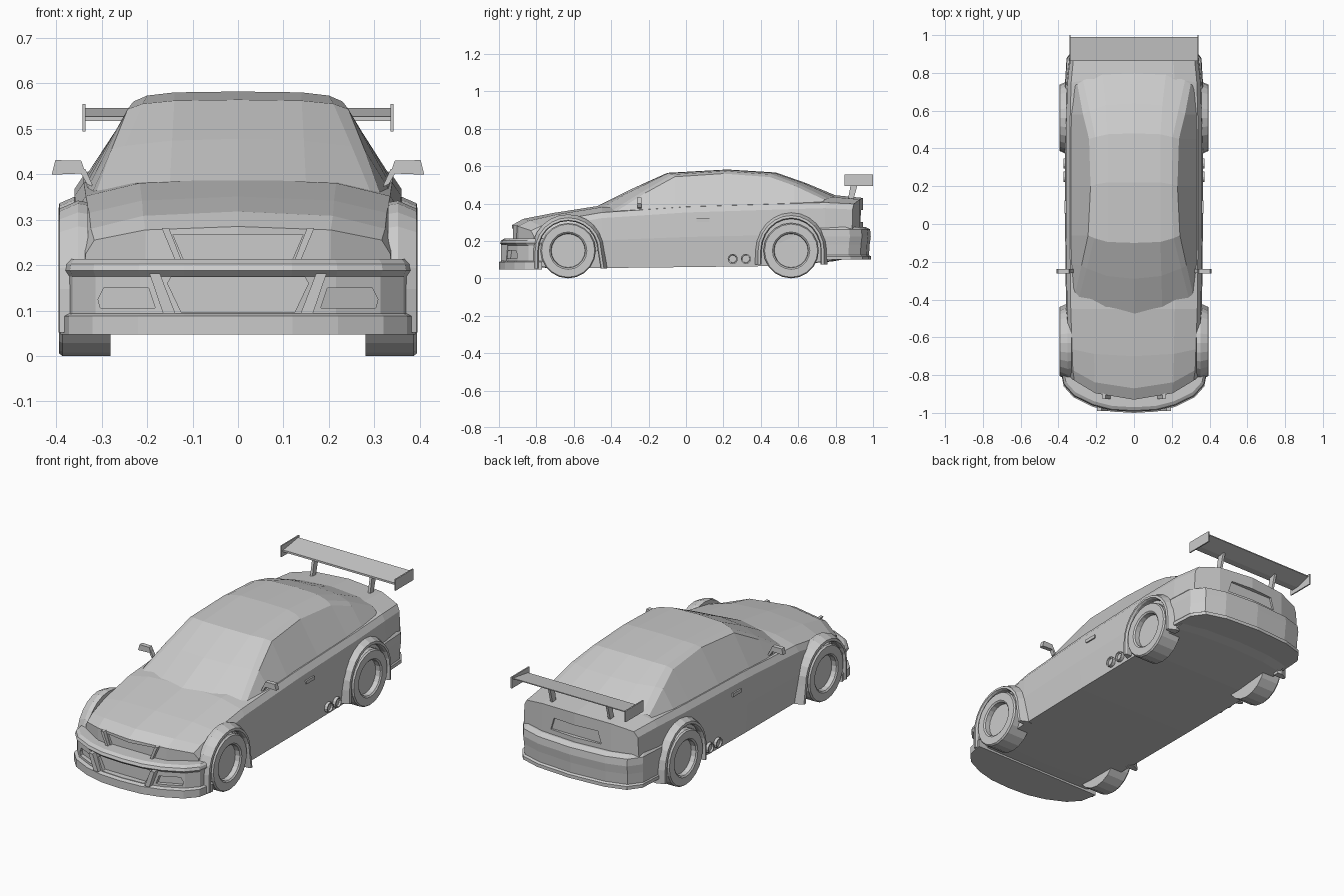
import bpy, bmesh
from math import sin, cos, pi

if "Cube" in bpy.data.objects:
    bpy.data.objects.remove(bpy.data.objects["Cube"])


def mesh(name, verts, faces, mirror=False):
    me = bpy.data.meshes.new(name)
    me.from_pydata(verts, [], faces)
    bm = bmesh.new()
    bm.from_mesh(me)
    bmesh.ops.remove_doubles(bm, verts=bm.verts, dist=1e-5)
    bmesh.ops.recalc_face_normals(bm, faces=bm.faces)
    bm.to_mesh(me)
    bm.free()
    ob = bpy.data.objects.new(name, me)
    bpy.context.collection.objects.link(ob)
    if mirror:
        ob.modifiers.new("mirror", 'MIRROR').use_bisect_axis[0] = False
    return ob


def loft(name, rows, closed=True, caps=None, mirror=False):
    """Skin a list of equal-length point rows; caps are faces given by row index."""
    n = len(rows[0])
    verts = [p for r in rows for p in r]
    faces = []
    for i in range(len(rows) - 1):
        for j in range(n if closed else n - 1):
            k = (j + 1) % n
            faces.append((i * n + j, i * n + k, (i + 1) * n + k, (i + 1) * n + j))
    if caps is None:
        caps = [tuple(range(n))]
    last = (len(rows) - 1) * n
    for c in caps:
        faces += [c, tuple(last + q for q in c)]
    return mesh(name, verts, faces, mirror)


def prism(name, pts, y0, y1, mirror=False):
    """Extrude an x-z outline along y; y1 may depend on x."""
    back = y1 if callable(y1) else (lambda x: y1)
    return loft(name, [[(x, y0, z) for x, z in pts], [(x, back(x), z) for x, z in pts]], mirror=mirror)


def box(name, x0, x1, y0, y1, z0, z1, mirror=False):
    return prism(name, [(x0, z0), (x1, z0), (x1, z1), (x0, z1)], y0, y1, mirror)


def lathe_x(name, profile, cy, cz, n):
    """Revolve (radius, x) pairs about a sideways axis."""
    rows = [[(x, cy + r * cos(2 * pi * i / n), cz + r * sin(2 * pi * i / n)) for i in range(n)]
            for r, x in profile]
    return loft(name, rows, mirror=True)


def cut(ob, cutter):
    cutter.hide_render = True
    cutter.hide_viewport = False
    cutter.display_type = 'WIRE'
    m = ob.modifiers.new("cut", 'BOOLEAN')
    m.operation, m.solver, m.object = 'DIFFERENCE', 'EXACT', cutter


# Main body: cross-sections along the length, with nose and tail curved in plan
def bent(x, y, z):
    t = min(max((abs(y) - 0.6) / 0.3, 0), 1) * (abs(x) / 0.35) ** 2.5
    return (x, y + (0.13 if y < 0 else -0.06) * t, z)


stations = [  # y, half width, bottom, shoulder, centre top
    (-0.93, .340, .080, .255, .285), (-0.87, .348, .060, .280, .318),
    (-0.70, .352, .055, .315, .351), (-0.45, .360, .055, .352, .390),
    (0.00, .365, .060, .382, .402), (0.50, .365, .066, .398, .425),
    (0.78, .358, .090, .405, .446), (0.945, .342, .120, .398, .430)]
rows = []
for y, w, zb, zs, zt in stations:
    mid = (zb + zs) * 0.5
    half = [(0, zb), (.6 * w, zb), (.97 * w, zb), (w, mid), (.985 * w, zs - .03),
            (.93 * w, zs), (.6 * w, zs + .75 * (zt - zs)), (0, zt)]
    ring = half + [(-x, z) for x, z in half[-2:0:-1]]
    rows.append([bent(x, y, z) for x, z in ring])
body = loft("body", rows, caps=[(0, 1, 6, 7), (1, 2, 3, 4, 5, 6), (7, 8, 13, 0), (8, 9, 10, 11, 12, 13)])
cut(body, prism("grille_cutter", [(-.12, .213), (.12, .213), (.143, .267), (-.143, .267)], -1.05, -.896))
cut(body, prism("tail_recess_cutter", [(-.15, .30), (.15, .30), (.13, .365), (-.13, .365)], 1.1, .924))
prism("grille_post", [(.122, .205), (.136, .205), (.168, .282), (.152, .282)], -.926, -.87, True)

# Cabin: lengthwise lines from roof centre down to the belt line
cabin = [
    [(0, -.49, .378), (0, -.29, .478), (0, -.10, .564), (0, .22, .582), (0, .48, .566), (0, .64, .510), (0, .82, .435)],
    [(.15, -.46, .372), (.145, -.275, .474), (.14, -.095, .562), (.14, .22, .580), (.14, .475, .563), (.15, .63, .508), (.17, .80, .432)],
    [(.29, -.39, .365), (.25, -.235, .462), (.21, -.075, .555), (.20, .21, .573), (.205, .46, .555), (.235, .60, .504), (.27, .76, .425)],
    [(.312, -.37, .360), (.278, -.22, .455), (.243, -.06, .543), (.23, .20, .560), (.238, .45, .541), (.27, .58, .495), (.30, .74, .420)],
    [(.325, -.36, .350), (.333, -.21, .365), (.338, -.06, .372), (.34, .20, .380), (.34, .45, .388), (.335, .58, .395), (.325, .73, .395)]]
lines = [[(-x, y, z) for x, y, z in r] for r in cabin[:0:-1]] + cabin
loft("cabin", lines, closed=False, caps=[])


# Bumpers: a curved plan outline stacked at several heights
def bumper(name, path, layers):
    outline = [(-x, y) for x, y in path[:0:-1]] + path
    return loft(name, [[(x * (1 - d), y * (1 - d), z) for x, y in outline] for d, z in layers])


front = bumper("front_bumper",
               [(0, -1.0), (.12, -.993), (.22, -.967), (.32, -.918), (.372, -.86), (.39, -.77)],
               [(0, .047), (0, .088), (.02, .094), (.02, .175), (.006, .188), (.012, .203), (.03, .213)])
cut(front, prism("intake_cutter", [(-.125, .097), (.125, .097), (.155, .160), (.147, .174),
                                   (-.147, .174), (-.155, .160)], -1.1, -.948))
for s in (1, -1):
    pts = [(.182, .106), (.303, .106), (.308, .125), (.295, .150), (.197, .150)]
    cut(front, prism("lamp_cutter", [(s * x, z) for x, z in pts], -1.1,
                     lambda x: -.93 + .45 * (abs(x) - .2)))
prism("bumper_blade", [(.138, .094), (.165, .094), (.195, .182), (.172, .182)], -.99, -.94, True)
bumper("rear_bumper",
       [(0, .992), (.2, .978), (.31, .945), (.358, .88), (.367, .73)],
       [(.002, .100), (.002, .118), (.014, .124), (.010, .180), (.004, .225), (.008, .262), (.035, .275)])

# Wheels and widened arches
for tag, cy, base, lift in (("front", -.63, .052, 0), ("rear", .562, .075, .02)):
    lathe_x(tag + "_wheel", [(.148, .28), (.148, .386), (.142, .394), (.100, .394), (.092, .388), (.09, .362)],
            cy, .148, 20)
    arch = []
    steps = 12
    for i in range(-1, steps + 2):
        a = pi * min(max(i, 0), steps) / steps
        leg = i < 0 or i > steps
        sec = []
        for r, x in ((.158, .33), (.158, .386), (.163, .395), (.176, .393), (.194, .352), (.19, .33)):
            z = base if leg else .148 + (r + lift * .6) * sin(a)
            flare = .015 if i < 0 and tag == "front" else 0
            sec.append((x, cy + r * cos(a) + flare, z))
        arch.append(sec)
    loft(tag + "_arch", arch, mirror=True)

# Tail wing on two struts
loft("wing_blade", [[(x, .862, .517), (x, .90, .517), (x, .99, .541), (x, .99, .546), (x, .862, .527)]
                    for x in (-.336, .336)])
box("wing_end_plate", .335, .342, .848, 1.0, .494, .554, True)
loft("wing_strut", [[(x, .865, .42), (x, .895, .42), (x, .925, .528), (x, .885, .522)]
                    for x in (.165, .178)], mirror=True)

# Door mirrors
prism("mirror_head", [(.335, .402), (.410, .399), (.402, .431), (.345, .430)], -.262, -.238, True)
prism("mirror_stalk", [(.318, .372), (.332, .378), (.348, .406), (.336, .412)], -.26, -.238, True)

# Side exhausts and door handles
for y in (.25, .32):
    lathe_x("side_exhaust", [(.027, .345), (.027, .374), (.021, .374), (.020, .364)], y, .104, 12)
box("door_handle", .352, .369, .055, .125, .302, .320, True)
